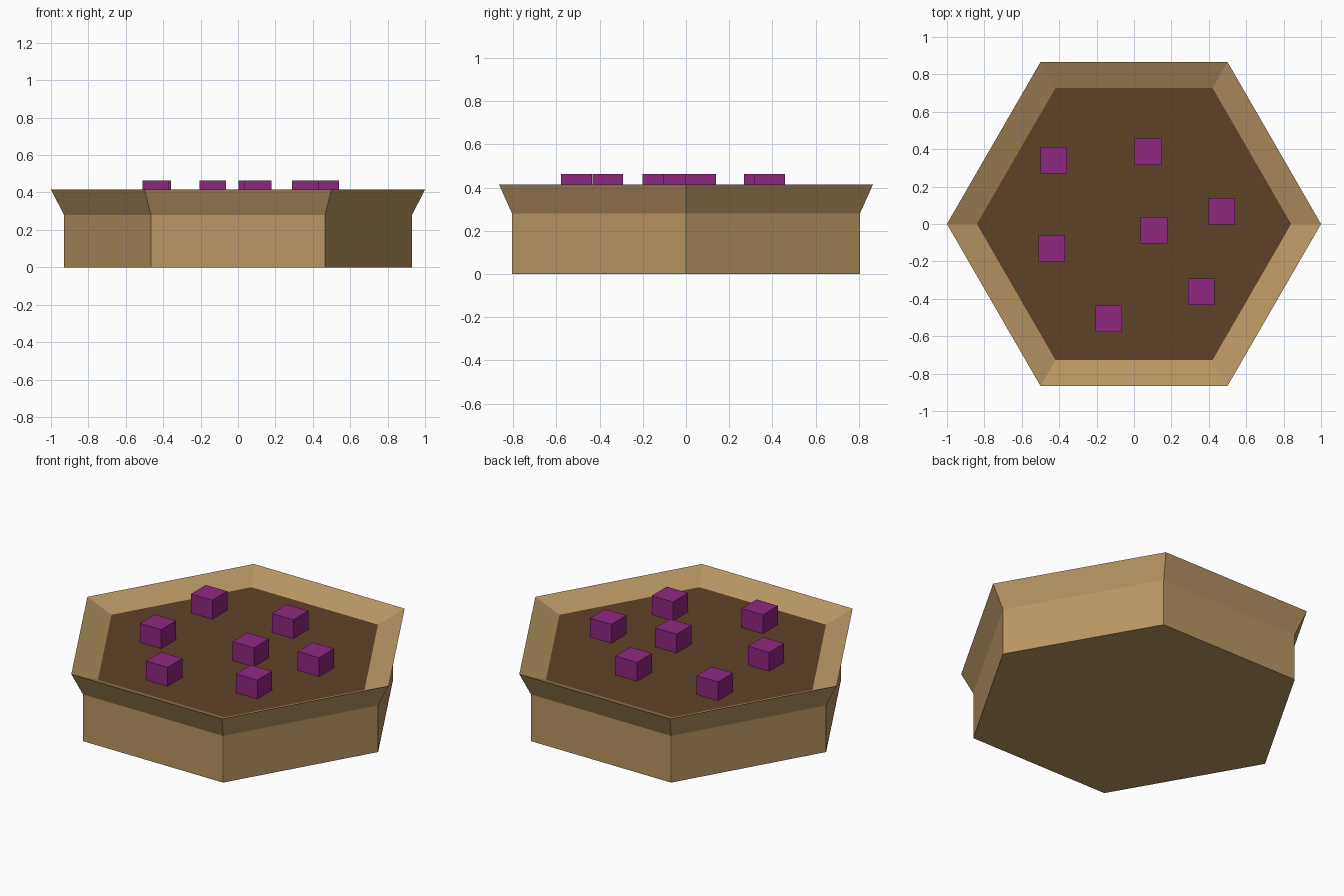
import bpy
import bmesh
from math import cos, sin, tau

cube = bpy.data.objects.get("Cube")
if cube:
    bpy.data.objects.remove(cube, do_unlink=True)


def make_material(name, rgb):
    """Flat material from 0-255 display values."""
    linear = [((c / 255 + 0.055) / 1.055) ** 2.4 for c in rgb] + [1.0]
    mat = bpy.data.materials.new(name)
    mat.use_nodes = True
    mat.diffuse_color = linear
    shader = next(n for n in mat.node_tree.nodes if n.type == "BSDF_PRINCIPLED")
    shader.inputs["Base Color"].default_value = linear
    shader.inputs["Roughness"].default_value = 0.9
    return mat


def add_object(name, bm, mat):
    bmesh.ops.recalc_face_normals(bm, faces=bm.faces)
    mesh = bpy.data.meshes.new(name)
    bm.to_mesh(mesh)
    bm.free()
    mesh.materials.append(mat)
    obj = bpy.data.objects.new(name, mesh)
    bpy.context.collection.objects.link(obj)
    return obj


def hex_solid(name, profile, mat, sides=6):
    """Sweep a (radius, height) profile round a hexagon and cap both ends."""
    bm = bmesh.new()
    rings = [[bm.verts.new((r * cos(tau * i / sides), r * sin(tau * i / sides), z))
              for i in range(sides)] for r, z in profile]
    for low, high in zip(rings, rings[1:]):
        for i in range(sides):
            j = (i + 1) % sides
            bm.faces.new((low[i], low[j], high[j], high[i]))
    bm.faces.new(rings[0])
    bm.faces.new(rings[-1])
    return add_object(name, bm, mat)


def add_block(name, x, y, mat, size=0.142, top=0.463):
    bm = bmesh.new()
    bmesh.ops.create_cube(bm, size=size)
    obj = add_object(name, bm, mat)
    obj.location = (x, y, top - size / 2)


wood = make_material("tan_wood", (184, 150, 99))
soil = make_material("dark_brown_filling", (95, 66, 39))
purple = make_material("purple", (143, 39, 129))

# Hexagonal tray with a flared rim and a sloping inner lip
hex_solid("tray", [(0.93, 0), (0.93, 0.28), (1.0, 0.415),
                   (0.84, 0.35), (0.82, 0.29)], wood)

# Flat filling inside the tray
hex_solid("filling", [(0.83, 0.31), (0.843, 0.35)], soil)

# Scattered blocks partly sunk in the filling
spots = [(-0.43, 0.34), (0.075, 0.387), (0.47, 0.067), (0.107, -0.033),
         (-0.44, -0.13), (0.36, -0.362), (-0.134, -0.507)]
for number, (x, y) in enumerate(spots, 1):
    add_block(f"block_{number}", x, y, purple)
